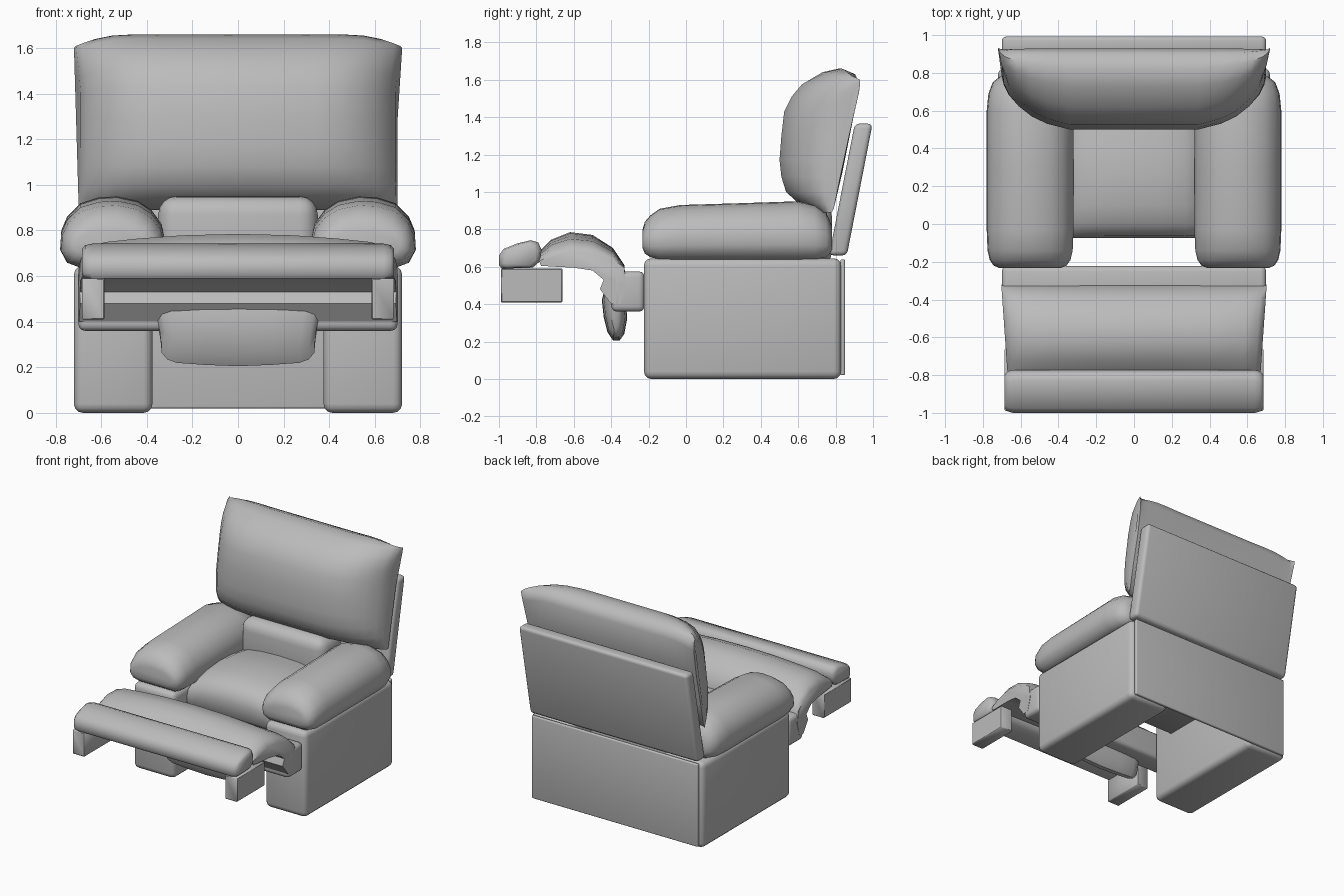
import bpy, bmesh, math
from mathutils import Vector

grey = bpy.data.materials.new("grey upholstery")
grey.diffuse_color = (0.5, 0.5, 0.5, 1)


def finish(name, bm, angle=45):
    bmesh.ops.recalc_face_normals(bm, faces=bm.faces)
    me = bpy.data.meshes.new(name)
    bm.to_mesh(me)
    bm.free()
    me.materials.append(grey)
    ob = bpy.data.objects.new(name, me)
    bpy.context.collection.objects.link(ob)
    bpy.ops.object.select_all(action='DESELECT')
    ob.select_set(True)
    bpy.context.view_layer.objects.active = ob
    bpy.ops.object.shade_smooth_by_angle(angle=math.radians(angle))
    return ob


def box(name, lo, hi, bevel=0.0, lean=0.0, seg=3):
    """Rounded box; lean shifts y per unit of height."""
    bm = bmesh.new()
    bmesh.ops.create_cube(bm, size=1)
    lo, hi = Vector(lo), Vector(hi)
    for v in bm.verts:
        v.co = Vector([(lo[i] + hi[i]) / 2 + v.co[i] * (hi[i] - lo[i]) for i in range(3)])
    if bevel:
        bmesh.ops.bevel(bm, geom=bm.edges[:], offset=bevel, segments=seg, profile=0.5, affect='EDGES')
    for v in bm.verts:
        v.co.y += lean * (v.co.z - lo.z)
    return finish(name, bm)


def loft(name, rings, angle=50):
    """Skin through a row of closed rings and cap both ends."""
    bm = bmesh.new()
    rows = [[bm.verts.new(p) for p in r] for r in rings]
    n = len(rows[0])
    for a, b in zip(rows, rows[1:]):
        for i in range(n):
            j = (i + 1) % n
            bm.faces.new((a[i], a[j], b[j], b[i]))
    bm.faces.new(rows[0])
    bm.faces.new(rows[-1])
    return finish(name, bm, angle)


def mirrored(stations):
    """Stations start at x = 0; mirror them to negative x."""
    return [(-s[0],) + s[1:] for s in reversed(stations[1:])] + stations


# base sides and armrests
arm_section = [(0.70, 0.64), (0.75, 0.66), (0.78, 0.72), (0.775, 0.80), (0.75, 0.86), (0.69, 0.92),
               (0.61, 0.945), (0.53, 0.95), (0.44, 0.93), (0.38, 0.89), (0.335, 0.83), (0.32, 0.76),
               (0.33, 0.68), (0.38, 0.64)]
arm_stations = [(-0.232, 0.72, 0.70, 0.80), (-0.22, 0.84, 0.67, 0.84), (-0.19, 0.93, 0.65, 0.875),
                (-0.14, 0.98, 0.64, 0.91), (-0.03, 1, 0.64, 0.93), (0.3, 1, 0.64, 0.94),
                (0.6, 1, 0.64, 0.95), (0.69, 0.96, 0.64, 0.93), (0.75, 0.86, 0.65, 0.89),
                (0.78, 0.7, 0.68, 0.82)]
for side, word in ((-1, "left"), (1, "right")):
    xs = sorted((side * 0.375, side * 0.72))
    box(word + "_base", (xs[0], -0.225, 0), (xs[1], 0.83, 0.645), 0.04)
    loft(word + "_armrest", [
        [(side * (0.55 + (x - 0.55) * w), y, lo + (z - 0.64) / 0.31 * (hi - lo)) for x, z in arm_section]
        for y, w, lo, hi in arm_stations])
    xs = sorted((side * 0.585, side * 0.685))
    box(word + "_footrest_block", (xs[0], -0.99, 0.41), (xs[1], -0.66, 0.59), 0.005, seg=1)

# rear panels
box("lower_back_panel", (-0.69, 0.825, 0.02), (0.69, 0.85, 0.64), 0.008)
box("upper_back_panel", (-0.70, 0.765, 0.66), (0.70, 0.86, 1.365), 0.025, lean=0.195)

# back cushion
back_profile = [(0.70, 0.89), (0.60, 0.94), (0.535, 1.0), (0.51, 1.08), (0.50, 1.17), (0.51, 1.30),
                (0.525, 1.43), (0.565, 1.51), (0.62, 1.575), (0.73, 1.64), (0.82, 1.66), (0.90, 1.63),
                (0.93, 1.57), (0.885, 1.35), (0.835, 1.1), (0.79, 0.91)]


def back_ring(x, f, drop, flare):
    ring = []
    for y, z in back_profile:
        rear = 0.79 + (z - 0.91) * 0.2
        top = max(0, (z - 1.45) / 0.2)
        ring.append((x + math.copysign(flare, x) * min(1, top), rear + (y - rear) * f,
                     z - drop * max(0, (z - 1.2) / 0.46)))
    return ring


loft("back_cushion", [back_ring(*s) for s in mirrored(
    [(0, 1, 0, 0), (0.34, 1, 0, 0), (0.46, 0.91, 0, 0), (0.54, 0.80, 0.005, 0.01),
     (0.61, 0.64, 0.02, 0.015), (0.665, 0.44, 0.04, 0.02), (0.69, 0.26, 0.05, 0.02),
     (0.70, 0.08, 0.06, 0.02)])])

# lumbar roll and seat cushion
box("lumbar_cushion", (-0.35, 0.50, 0.60), (0.35, 0.78, 0.95), 0.08, seg=4)
seat_profile = [(-0.03, 0.47), (-0.07, 0.52), (-0.075, 0.62), (-0.06, 0.69), (0.0, 0.74), (0.1, 0.77),
                (0.25, 0.785), (0.4, 0.775), (0.6, 0.74), (0.6, 0.47)]
loft("seat_cushion", [[(x, y, z - d * (z - 0.47)) for y, z in seat_profile]
                      for x, d in mirrored([(0, 0), (0.15, 0.02), (0.27, 0.08), (0.34, 0.18), (0.372, 0.3)])])

# footrest bar, curved calf pad, hanging flap and toe pad
box("footrest_bar", (-0.70, -0.40, 0.36), (0.70, -0.222, 0.575), 0.03)
calf_profile = [(-0.775, 0.63), (-0.785, 0.68), (-0.72, 0.745), (-0.62, 0.785), (-0.50, 0.77),
                (-0.39, 0.70), (-0.33, 0.61), (-0.32, 0.50), (-0.35, 0.40), (-0.40, 0.40), (-0.46, 0.48),
                (-0.44, 0.53), (-0.50, 0.58), (-0.60, 0.61), (-0.70, 0.62)]
loft("calf_pad", [[(x * (1 + 0.1 * (y + 0.36)), y, z - d * max(0, (z - 0.58) / 0.2))
                   for y, z in calf_profile]
                  for x, d in mirrored([(0, 0), (0.25, 0.006), (0.45, 0.02), (0.60, 0.035),
                                        (0.67, 0.06), (0.70, 0.10)])])
flap_profile = [(-0.36, 0.50), (-0.32, 0.42), (-0.315, 0.32), (-0.33, 0.24), (-0.355, 0.205),
                (-0.39, 0.205), (-0.42, 0.25), (-0.44, 0.33), (-0.45, 0.42), (-0.43, 0.50)]
loft("calf_flap", [[(x * (1 + 0.5 * max(0, z - 0.28)), -0.38 + (y + 0.38) * f, z + lift * (0.5 - z) / 0.3)
                    for y, z in flap_profile]
                   for x, f, lift in mirrored([(0, 1, 0), (0.15, 0.96, 0.006), (0.27, 0.85, 0.015),
                                               (0.31, 0.65, 0.03), (0.335, 0.35, 0.06)])])
toe_profile = [(-0.985, 0.59), (-1.0, 0.61), (-1.0, 0.66), (-0.975, 0.695), (-0.90, 0.725),
               (-0.83, 0.742), (-0.79, 0.73), (-0.772, 0.69), (-0.78, 0.63), (-0.82, 0.595)]
loft("toe_pad", [[(x, -0.885 + (y + 0.885) * f, 0.65 + (z - 0.65) * f) for y, z in toe_profile]
                 for x, f in mirrored([(0, 1), (0.64, 1), (0.67, 0.93), (0.685, 0.75)])])
